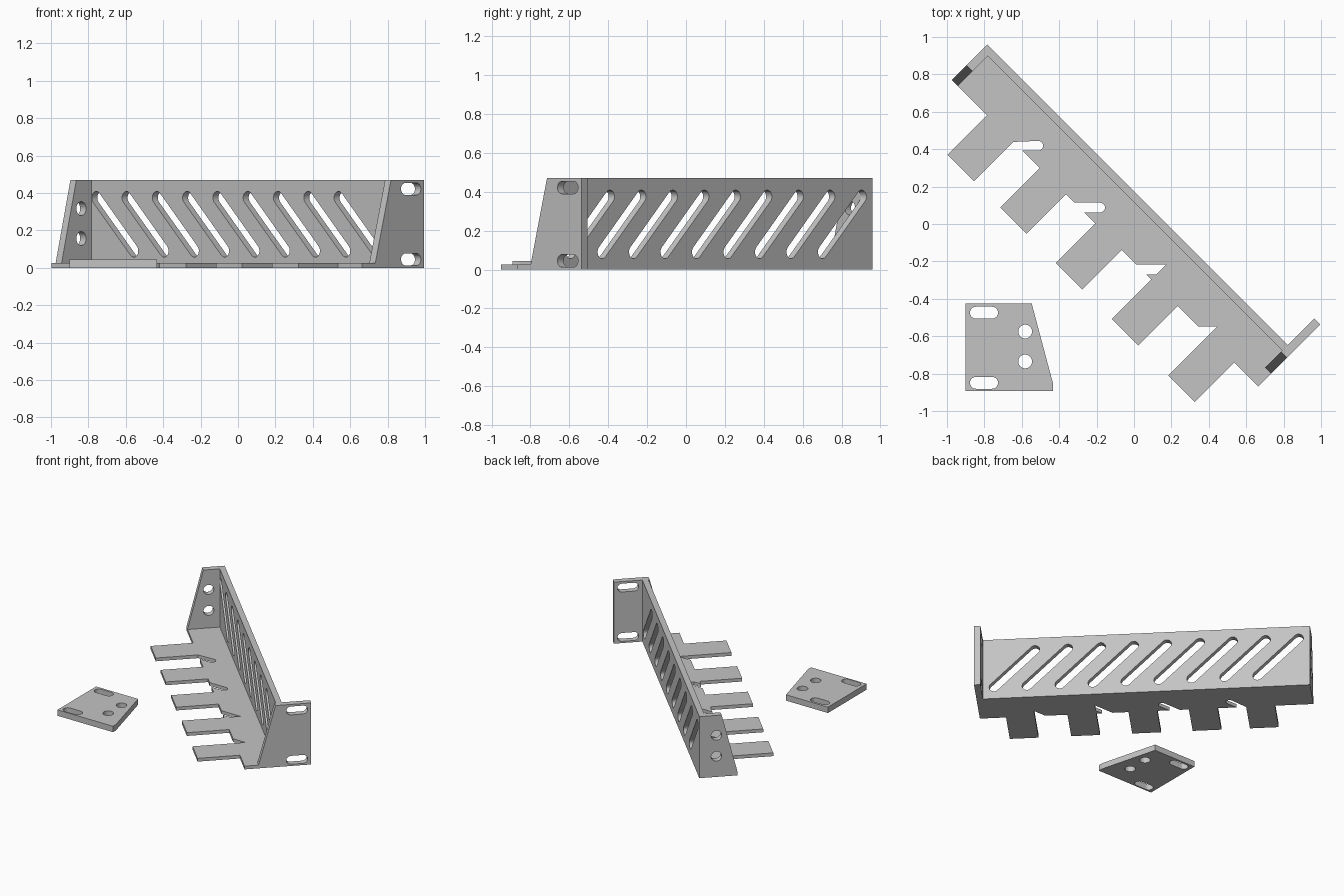
import bpy
import bmesh
from math import sin, cos, pi, atan2, sqrt
from mathutils import Vector

cube = bpy.data.objects.get("Cube")
if cube:
    bpy.data.objects.remove(cube)

# Overall sizes: U runs along the wall, V from the wall towards the front
LENGTH, HEIGHT, DEPTH = 2.318, 0.47, 0.269
SHEET, WALL, FLOOR = 0.045, 0.042, 0.025
TAB_WIDTH, TAB_END = 0.2, 0.567
CORNER = Vector((-0.785, 0.96, 0))
U = Vector((1, -1, 0)) / sqrt(2)
V = Vector((-1, -1, 0)) / sqrt(2)
X, Y, Z = Vector((1, 0, 0)), Vector((0, 1, 0)), Vector((0, 0, 1))

grey = bpy.data.materials.new("light_grey")
grey.use_nodes = True
tone = (0.55, 0.55, 0.55, 1)
grey.diffuse_color = tone
grey.node_tree.nodes["Principled BSDF"].inputs["Base Color"].default_value = tone


def arc(cx, cy, r, start, sweep, steps=10):
    angles = [start + sweep * i / steps for i in range(steps + 1)]
    return [(cx + r * cos(a), cy + r * sin(a)) for a in angles]


def capsule(a, b, r):
    turn = atan2(b[1] - a[1], b[0] - a[0])
    return arc(*b, r, turn - pi / 2, pi) + arc(*a, r, turn + pi / 2, pi)


def circle(cx, cy, r):
    return arc(cx, cy, r, 0, 2 * pi, 24)[:-1]


def panel(name, loops, thickness, origin, a, b, n):
    """Flat sheet with holes: loops lie in the a-b plane, thickness along n."""
    curve = bpy.data.curves.new(name, "CURVE")
    curve.dimensions = "2D"
    curve.fill_mode = "BOTH"
    curve.extrude = thickness / 2
    for loop in loops:
        spline = curve.splines.new("POLY")
        spline.points.add(len(loop) - 1)
        for point, (p, q) in zip(spline.points, loop):
            point.co = (p, q, 0, 1)
        spline.use_cyclic_u = True
    source = bpy.data.objects.new(name + "_outline", curve)
    bpy.context.collection.objects.link(source)
    bpy.context.view_layer.update()
    graph = bpy.context.evaluated_depsgraph_get()
    mesh = bpy.data.meshes.new_from_object(source.evaluated_get(graph))
    bpy.data.objects.remove(source)

    bm = bmesh.new()
    bm.from_mesh(mesh)
    for v in bm.verts:
        p, q, h = v.co
        v.co = origin + a * p + b * q + n * (h + thickness / 2)
    bmesh.ops.remove_doubles(bm, verts=bm.verts, dist=0.0001)
    bmesh.ops.recalc_face_normals(bm, faces=bm.faces)
    for f in bm.faces:
        f.smooth = False
    bm.to_mesh(mesh)
    bm.free()
    mesh.name = name
    mesh.materials.clear()
    mesh.materials.append(grey)
    obj = bpy.data.objects.new(name, mesh)
    bpy.context.collection.objects.link(obj)
    return obj


# Back wall with nine diagonal slots
inner, outer = SHEET, LENGTH - SHEET
wall = [[(inner, 0), (outer, 0), (outer, HEIGHT), (inner, HEIGHT)]]
for i in range(9):
    u = 0.08 + 0.229 * i
    wall.append(capsule((u, 0.375), (u + 0.284, 0.091), 0.034))
panel("back_wall", wall, WALL, CORNER, U, Z, V)


# Notch running at 45 degrees into the floor, cut short by the next tab
def notch(mid, tab_before, tab_after, length=0.112, r=0.026):
    half = r * sqrt(2)
    d = 1 / sqrt(2)
    top, low = max(mid - half, tab_before), mid + half
    end = (mid + length * d, DEPTH - length * d)
    if end[0] + r < tab_after:
        return [(top, DEPTH)] + arc(*end, r, -3 * pi / 4, pi) + [(low, DEPTH)]
    points = [(top, DEPTH), (tab_after, DEPTH - (tab_after - top))]
    if tab_after - low > 0.01:
        points += [(tab_after, DEPTH - (tab_after - low)), (low, DEPTH)]
    return points


# Floor with five tabs and four notches
tabs = [0.267, 0.665, 1.085, 1.509, 1.936]
floor = [(outer, DEPTH), (outer, WALL), (inner, WALL), (inner, DEPTH)]
for i, s in enumerate(tabs):
    e = s + TAB_WIDTH
    if not (i == len(tabs) - 1):
        floor.append((s, DEPTH))
    floor += [(s, TAB_END), (e, TAB_END), (e, DEPTH)]
    if i < len(tabs) - 1:
        floor += notch(0.497 + 0.4675 * i, e + 0.001, tabs[i + 1])
panel("floor_with_tabs", [floor], FLOOR, CORNER, U, V, Z)

# Left-hand end cheek with two round holes
cheek = [(0, 0), (DEPTH, 0), (DEPTH, FLOOR), (0.157, HEIGHT), (0, HEIGHT)]
holes = [circle(0.12, z, 0.037) for z in (0.157, 0.317)]
panel("plain_end_cheek", [cheek] + holes, SHEET, CORNER, V, Z, U)

# Opposite cheek with a mounting ear behind the wall
ear = [(-0.2, 0), (DEPTH, 0), (DEPTH, FLOOR), (0.17, FLOOR),
       (0.051, HEIGHT), (-0.2, HEIGHT)]
slots = [capsule((-0.143, z), (-0.057, z), 0.032) for z in (0.045, 0.422)]
panel("ear_end_cheek", [ear] + slots, SHEET, CORNER + U * outer, V, Z, U)

# Loose mounting plate lying flat
plate = [(0, 0), (0.47, 0), (0.47, 0.035), (0.355, 0.467), (0, 0.467)]
cuts = [capsule((0.057, y), (0.143, y), 0.032) for y in (0.043, 0.418)]
cuts += [circle(0.32, y, 0.037) for y in (0.157, 0.317)]
panel("loose_mounting_plate", [plate] + cuts, SHEET,
      Vector((-0.902, -0.892, 0)), X, Y, Z)
